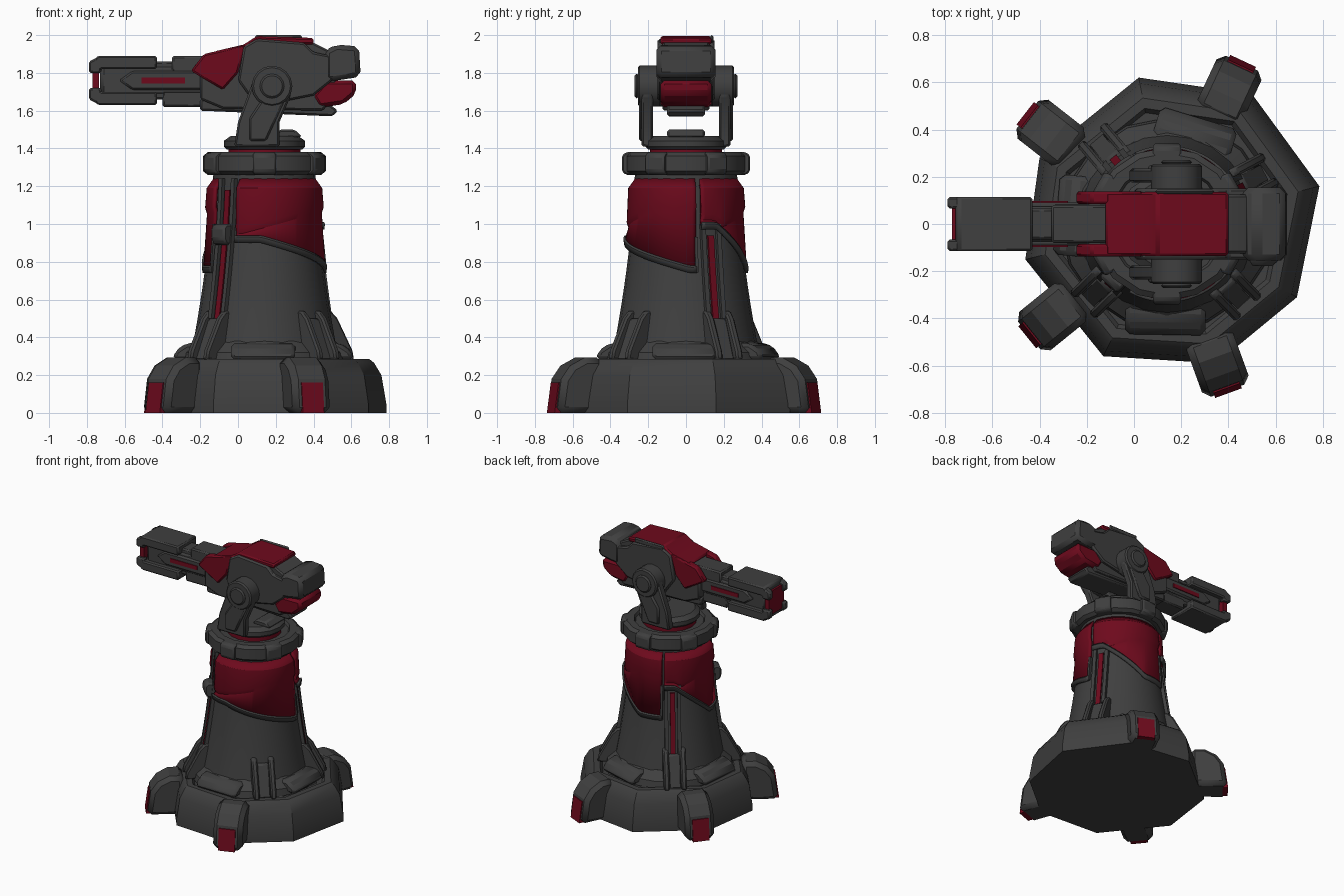
import bpy
import bmesh
from math import cos, sin, tau, radians
from mathutils import Matrix

cube = bpy.data.objects.get("Cube")
if cube:
    bpy.data.objects.remove(cube)


def material(name, red, green, blue):
    made = bpy.data.materials.new(name)
    made.use_nodes = True
    colour = (red, green, blue, 1)
    made.diffuse_color = colour
    made.node_tree.nodes["Principled BSDF"].inputs["Base Color"].default_value = colour
    return made


GREY = material("dark grey", .05, .05, .05)
RED = material("deep red", .155, .003, .012)
AXIS = .14   # x of the tower's centre line
BORE = 1.76  # height of the gun's centre line
FINE, SOFT = .01, .02  # edge chamfers


def finish(name, bm, mat, chamfer=0):
    mesh = bpy.data.meshes.new(name)
    bm.to_mesh(mesh)
    bm.free()
    mesh.materials.append(mat)
    part = bpy.data.objects.new(name, mesh)
    bpy.context.collection.objects.link(part)
    bpy.ops.object.select_all(action="DESELECT")
    bpy.context.view_layer.objects.active = part
    part.select_set(True)
    bpy.ops.object.shade_smooth_by_angle(angle=radians(25))
    if chamfer:
        bevel = part.modifiers.new("Bevel", "BEVEL")
        bevel.width = chamfer
        bevel.segments = 1
        bevel.limit_method = "ANGLE"
    return part


def loft(name, mat, rings, chamfer=0):
    """Closed skin through equal rings of points, capped at both ends."""
    bm = bmesh.new()
    loops = [[bm.verts.new(point) for point in ring] for ring in rings]
    for low, high in zip(loops, loops[1:]):
        for i in range(len(low)):
            bm.faces.new((low[i - 1], low[i], high[i], high[i - 1]))
    bm.faces.new(loops[0])
    bm.faces.new(loops[-1])
    bmesh.ops.recalc_face_normals(bm, faces=bm.faces)
    return finish(name, bm, mat, chamfer)


def lathe(name, mat, profile, sides):
    """Profile of radius and height, turned about the tower axis."""
    angles = [tau * i / sides for i in range(sides)]
    loft(name, mat, [[(AXIS + r * cos(a), r * sin(a), z) for a in angles] for r, z in profile])


def radial(name, mat, angle, width, inner, edge, chamfer=FINE, shift=0):
    """Block facing outward from the tower; edge lists radius and height, going up."""
    profile = [(inner, edge[0][1]), *edge, (inner, edge[-1][1])]
    part = loft(name, mat, [[(r, shift + side * width / 2, z) for r, z in profile]
                            for side in (-1, 1)], chamfer)
    part.data.transform(Matrix.Translation((AXIS, 0, 0)) @ Matrix.Rotation(radians(angle), 4, "Z"))


def prism(name, mat, profile, outer, inner=None, chamfer=FINE):
    """Side profile of x and height above the bore, pushed along y."""
    inner = -outer if inner is None else inner
    loft(name, mat, [[(x, y, BORE + z) for x, z in profile] for y in (inner, outer)], chamfer)


def box(name, mat, start, end, low, high, outer, inner=None, chamfer=FINE):
    corners = [(start, low), (end, low), (end, high), (start, high)]
    prism(name, mat, corners, outer, inner, chamfer)


def disc(name, x, z, radius, outer, inner):
    circle = [(x + radius * cos(tau * i / 16), z + radius * sin(tau * i / 16)) for i in range(16)]
    prism(name, GREY, circle, outer, inner)


def shaft_radius(z):
    return .27 + .12 * (1.3 - z) ** 1.6


def along_shaft(low, high, count, proud=0):
    """Points that follow the flare of the tower shaft."""
    heights = [low + (high - low) * i / count for i in range(count + 1)]
    return [(shaft_radius(z) + proud, z) for z in heights]


# Uneven eight-sided foundation with a raised rim
outline = [(.785, .16), (.5, .55), (.02, .62), (-.4, .28),
           (-.46, -.15), (-.13, -.56), (.35, -.59), (.69, -.31)]
tiers = [(1, 0), (1, .05), (.96, .2), (.9, .265), (.86, .285), (.79, .285), (.76, .26), (.7, .26),
         (.67, .29), (.5, .3)]
loft("foundation", GREY, [[(AXIS + (x - AXIS) * scale, y * scale, z) for x, y in outline]
                          for scale, z in tiers])

# Four feet with red toe plates
for angle in (65, 142, 219, 290):
    radial("foot", GREY, angle, .21, .5, [(.755, 0), (.73, .18), (.68, .25), (.6, .292)], .03)
    radial("toe_plate", RED, angle, .12, .72, [(.762, 0), (.74, .16)], chamfer=0)

# Flared tower shaft and its skirt
lathe("tower", GREY, along_shaft(.27, 1.27, 10), sides=24)
lathe("tower_skirt", GREY, [(.45, .27), (.44, .32), (.375, .38)], sides=16)

# Twin buttress fins with a web, and plinth blocks between them
for angle in (28, 130, 224, 314):
    for side in (-1, 1):
        radial("buttress_fin", GREY, angle, .04, .3, [(.5, .28), (.49, .33), (.4, .5), (.36, .54)],
               shift=side * .06)
    radial("buttress_web", GREY, angle, .09, .3, [(.47, .28), (.375, .5)])
    radial("plinth_block", GREY, angle + 45, .34, .3, [(.475, .28), (.46, .33), (.4, .37)], SOFT)

# Conduits running up the shaft, the front one exposed to the top
for angle, top in ((26, 1), (129, 1), (226, 1.24)):
    for side in (-1, 1):
        radial("conduit_rail", GREY, angle, .025, .2, along_shaft(.5, top, 6, proud=.018),
               chamfer=0, shift=side * .045)
    radial("conduit_strip", RED, angle, .035, .2, along_shaft(.5, top - .06, 5, proud=FINE),
           chamfer=0)
radial("junction_box", GREY, 226, .1, .25, [(.34, .89), (.36, .92), (.36, .98), (.34, 1)])


# Red collar panels with hems that sweep down to one end, a raised arch and a grey trim
def skin(name, mat, first, last, rows, thickness):
    steps = round((last - first) / 4)
    bm = bmesh.new()
    columns = []
    for i in range(steps + 1):
        along = i / steps
        angle = radians(first + (last - first) * along)
        columns.append([bm.verts.new((AXIS + r * cos(angle), r * sin(angle), z))
                        for r, z in rows(along)])
    for here, there in zip(columns, columns[1:]):
        for j in range(len(here) - 1):
            bm.faces.new((here[j], there[j], there[j + 1], here[j + 1]))
    shell = finish(name, bm, mat).modifiers.new("Solidify", "SOLIDIFY")
    shell.thickness = thickness
    shell.offset = -1


for first, last, crest, flat, foot in ((241, 370, .93, .2, .95), (15, 115, 1, .15, .7),
                                       (118, 211, 1, .15, .7)):
    def hem(along):
        """Level at the crest, then sloping down, then level at the lowest height."""
        drop = min(1, max(0, (along - flat) / (foot - flat)))
        return crest + (.77 - crest) * drop

    def panel_rows(along):
        arch = max(hem(along) + .05, 1.09 - .12 * max(0, 1 - 1.5 * along))
        return [(.322, hem(along)), (.304, arch - .03), (.314, arch), (.306, 1.19), (.27, 1.24)]

    def trim_rows(along):
        return [(.328, hem(along) - .03), (.332, hem(along)), (.326, hem(along) + FINE)]

    skin("collar_panel", RED, first, last, panel_rows, SOFT)
    skin("collar_trim", GREY, first, last, trim_rows, SOFT)
    radial("trim_end", GREY, last, .016, .27, [(.328, .74), (.33, .8), (.316, crest)], chamfer=0)

# Slewing ring with clamps, red bearing and turntable
lathe("slewing_ring", GREY, [(.24, 1.26), (.3, 1.26), (.325, 1.28), (.325, 1.36), (.3, 1.38),
                             (.25, 1.38), (.24, 1.36), (.2, 1.36)], sides=16)
for k in range(6):
    radial("ring_clamp", GREY, 30 + 60 * k, .12, .25, [(.32, 1.26), (.34, 1.28), (.34, 1.36),
                                                       (.32, 1.38)])
lathe("red_bearing", RED, [(.19, 1.35), (.19, 1.4)], sides=16)
lathe("turntable", GREY, [(.2, 1.395), (.215, 1.41), (.215, 1.44), (.18, 1.465), (.1, 1.465)],
      sides=16)
prism("turntable_hump", GREY, [(.19, -.3), (.34, -.3), (.3, -.26), (.22, -.26)], .1)

# Fork arms, pivots and the gun's side parts, mirrored
for side in (-1, 1):
    prism("fork_arm", GREY, [(-.02, -.35), (.22, -.35), (.22, -.22), (.28, -.08), (.27, 0),
                             (.08, 0), (0, -.22)], side * .235, side * .175)
    prism("arm_rib", GREY, [(.06, -.32), (.15, -.32), (.25, -.1), (.14, -.08), (.06, -.2)],
          side * .25, side * .2)
    disc("pivot_drum", .18, -.03, .108, side * .255, side * .13)
    disc("pivot_cap", .18, -.03, .065, side * .272, side * .25)
    prism("gun_shoulder", GREY, [(0, 0), (.03, .18), (.1, .22), (.35, .2), (.4, .15), (.5, .13),
                                 (.5, 0), (.4, -.08), (.1, -.14)], side * .15, side * .1)
    prism("red_cheek", RED, [(-.25, .05), (-.18, .14), (.04, .19), (0, .04), (-.08, -.05)],
          side * .138, side * .085)
    prism("barrel_side", GREY, [(-.63, 0), (-.56, -.05), (-.1, -.05), (-.1, .05), (-.56, .05)],
          side * .092, side * .05)
    box("barrel_slit", RED, -.51, -.28, -.015, .015, side * .098, side * .09, chamfer=0)

# Gun body and rear
prism("gun_body", GREY, [(-.2, -.1), (-.08, -.15), (.45, -.16), (.52, -.06), (.52, .14), (.4, .2),
                         (.1, .215), (-.1, .14), (-.2, .04)], .125)
prism("red_top", RED, [(-.12, .13), (-.12, .155), (.03, .19), (.1, .235), (.4, .225), (.4, .19),
                       (.1, .19)], .135)
prism("gun_keel", GREY, [(-.2, -.16), (.5, -.19), (.53, -.16), (.45, -.1), (-.2, -.1)], .1)
prism("rear_block", GREY, [(.46, -.01), (.46, .16), (.52, .19), (.64, .18), (.65, .02)], .155,
      chamfer=.025)
prism("red_rear", RED, [(.39, -.08), (.46, 0), (.625, 0), (.625, -.07), (.56, -.125),
                        (.43, -.145)], .135, chamfer=SOFT)
box("sensor_rod", GREY, .09, .34, .2, .24, .146, .128)

# Barrel with split, notched muzzle shells
box("barrel_core", GREY, -.73, -.15, -.08, .08, .075, chamfer=SOFT)
box("muzzle_glow", RED, -.77, -.735, -.09, .09, .09, chamfer=0)
for side, label in ((1, "top"), (-1, "bottom")):
    shell = [(-.755, .04), (-.755, .12), (-.74, .13), (-.43, .13), (-.43, .06), (-.72, .06)]
    prism("barrel_shell_" + label, GREY, [(x, z * side) for x, z in shell], .115, chamfer=SOFT)
    prong = [(-.79, .04), (-.79, .1), (-.74, .125), (-.72, .04)]
    for hand in (-1, 1):
        prism("muzzle_prong_" + label, GREY, [(x, z * side) for x, z in prong],
              hand * .115, hand * .065)
box("barrel_link", GREY, -.44, -.34, -.1, .1, .065)
box("barrel_bridge", GREY, -.35, -.08, .03, .13, .08)
box("barrel_under_guard", GREY, -.4, -.1, -.14, -.05, .07)
